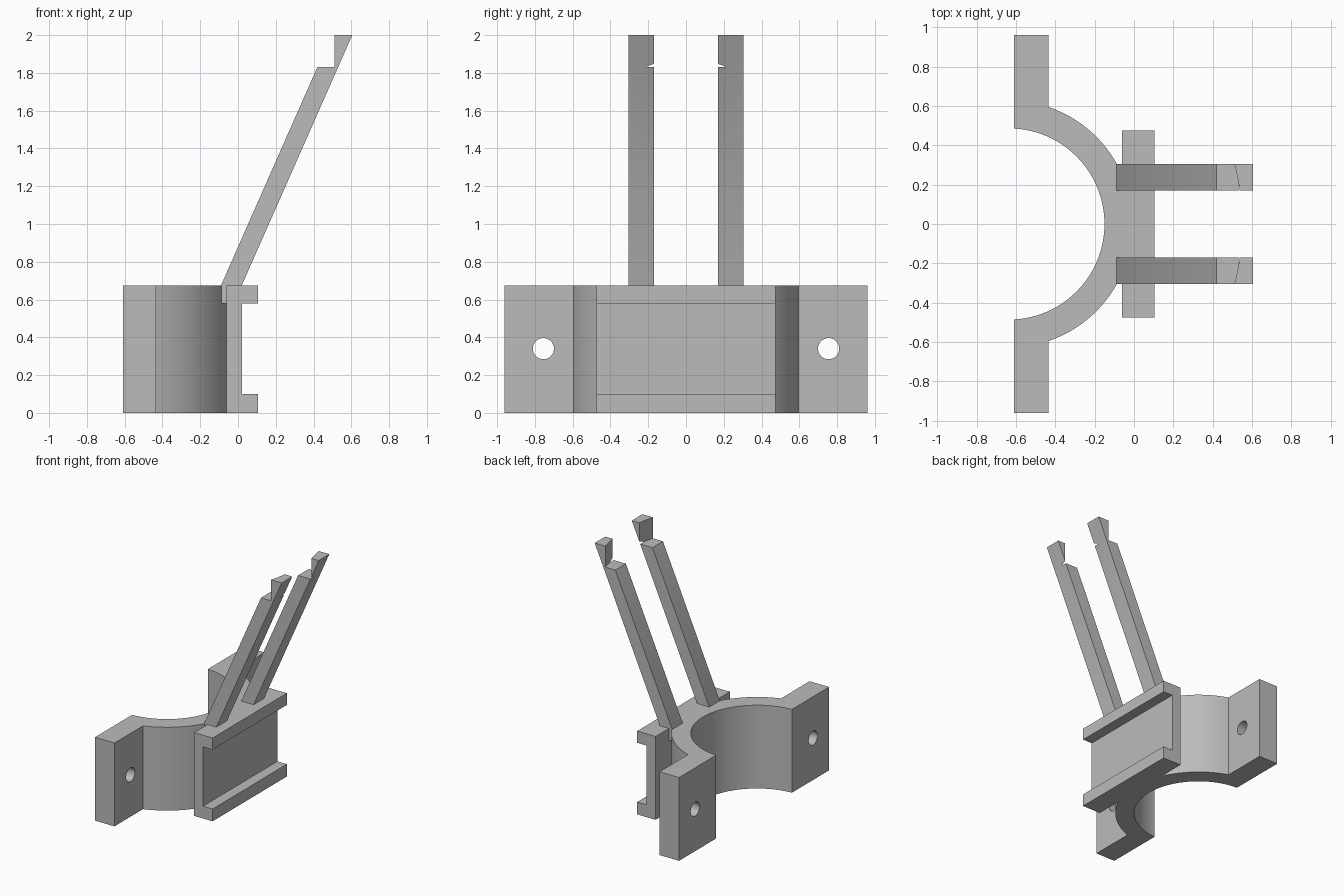
import bpy, bmesh, math
from mathutils import Matrix

if "Cube" in bpy.data.objects:
    bpy.data.objects.remove(bpy.data.objects["Cube"], do_unlink=True)

grey = bpy.data.materials.new("plain grey")
grey.use_nodes = True
GREY = (0.5, 0.5, 0.5, 1)
grey.diffuse_color = GREY
grey.node_tree.nodes["Principled BSDF"].inputs["Base Color"].default_value = GREY

HEIGHT = 0.675
CX = -0.636            # centre of the clamp arcs
R_IN, R_OUT = 0.486, 0.628
BACK, TAB_FRONT, TAB_END = -0.61, -0.435, 0.96


def extrude(name, outline, to_3d, offset):
    """Solid made by sweeping a flat outline along an offset."""
    bm = bmesh.new()
    face = bm.faces.new([bm.verts.new(to_3d(a, b)) for a, b in outline])
    swept = bmesh.ops.extrude_face_region(bm, geom=[face])["geom"]
    bmesh.ops.translate(bm, vec=offset,
                        verts=[v for v in swept if isinstance(v, bmesh.types.BMVert)])
    bmesh.ops.recalc_face_normals(bm, faces=bm.faces)
    return finish(name, bm)


def finish(name, bm):
    mesh = bpy.data.meshes.new(name)
    bm.to_mesh(mesh)
    bm.free()
    mesh.materials.append(grey)
    ob = bpy.data.objects.new(name, mesh)
    bpy.context.collection.objects.link(ob)
    return ob


def cylinder(name, radius, depth, matrix, sides):
    bm = bmesh.new()
    bmesh.ops.create_cone(bm, cap_ends=True, segments=sides, radius1=radius,
                          radius2=radius, depth=depth, matrix=matrix)
    return finish(name, bm)


def cut(ob, cutter):
    """Subtract the cutter, then throw it away."""
    mod = ob.modifiers.new("cut", "BOOLEAN")
    mod.operation, mod.solver, mod.object = "DIFFERENCE", "EXACT", cutter
    activate(ob)
    bpy.ops.object.modifier_apply(modifier=mod.name)
    bpy.data.objects.remove(cutter, do_unlink=True)


def activate(ob):
    bpy.ops.object.select_all(action="DESELECT")
    ob.select_set(True)
    bpy.context.view_layer.objects.active = ob


def arc(radius, x_end, steps=64):
    """Arc from +y round to -y, ending at x_end on both sides."""
    a = math.acos((x_end - CX) / radius)
    return [(CX + radius * math.cos(a - 2 * a * i / steps),
             radius * math.sin(a - 2 * a * i / steps)) for i in range(steps + 1)]


# Half-round clamp with a flat bolt tab at each end
outline = ([(BACK, TAB_END), (TAB_FRONT, TAB_END)] + arc(R_OUT, TAB_FRONT)
           + [(TAB_FRONT, -TAB_END), (BACK, -TAB_END)] + arc(R_IN, BACK)[::-1])
clamp = extrude("clamp", outline, lambda x, y: (x, y, 0), (0, 0, HEIGHT))

# Bolt holes
for y in (-0.755, 0.755):
    hole = Matrix.Translation((-0.52, y, 0.34)) @ Matrix.Rotation(math.pi / 2, 4, "Y")
    cut(clamp, cylinder("hole_cutter", 0.056, 0.5, hole, 48))
activate(clamp)
bpy.ops.object.shade_smooth_by_angle(angle=math.radians(30))

# Channel rail with a lip along top and bottom
extrude("channel_rail",
        [(-0.06, 0), (0.105, 0), (0.105, 0.1), (0.02, 0.1),
         (0.02, 0.58), (0.105, 0.58), (0.105, HEIGHT), (-0.06, HEIGHT)],
        lambda x, z: (x, -0.475, z), (0, 0.95, 0))

# Pair of slanted arms, each with a curved notch near the tip
for side, y in (("right", -0.305), ("left", 0.17)):
    arm = extrude(side + "_arm",
                  [(-0.09, 0.58), (0.015, 0.58), (0.02, HEIGHT), (0.605, 2.0),
                   (0.495, 2.0), (-0.09, HEIGHT)],
                  lambda x, z: (x, y, z), (0, 0.135, 0))
    notch = Matrix.Translation((CX, 0, 2.08))
    cut(arm, cylinder("notch_cutter", 1.186, 0.5, notch, 192))
    activate(arm)
    bpy.ops.object.shade_smooth_by_angle(angle=math.radians(30))
